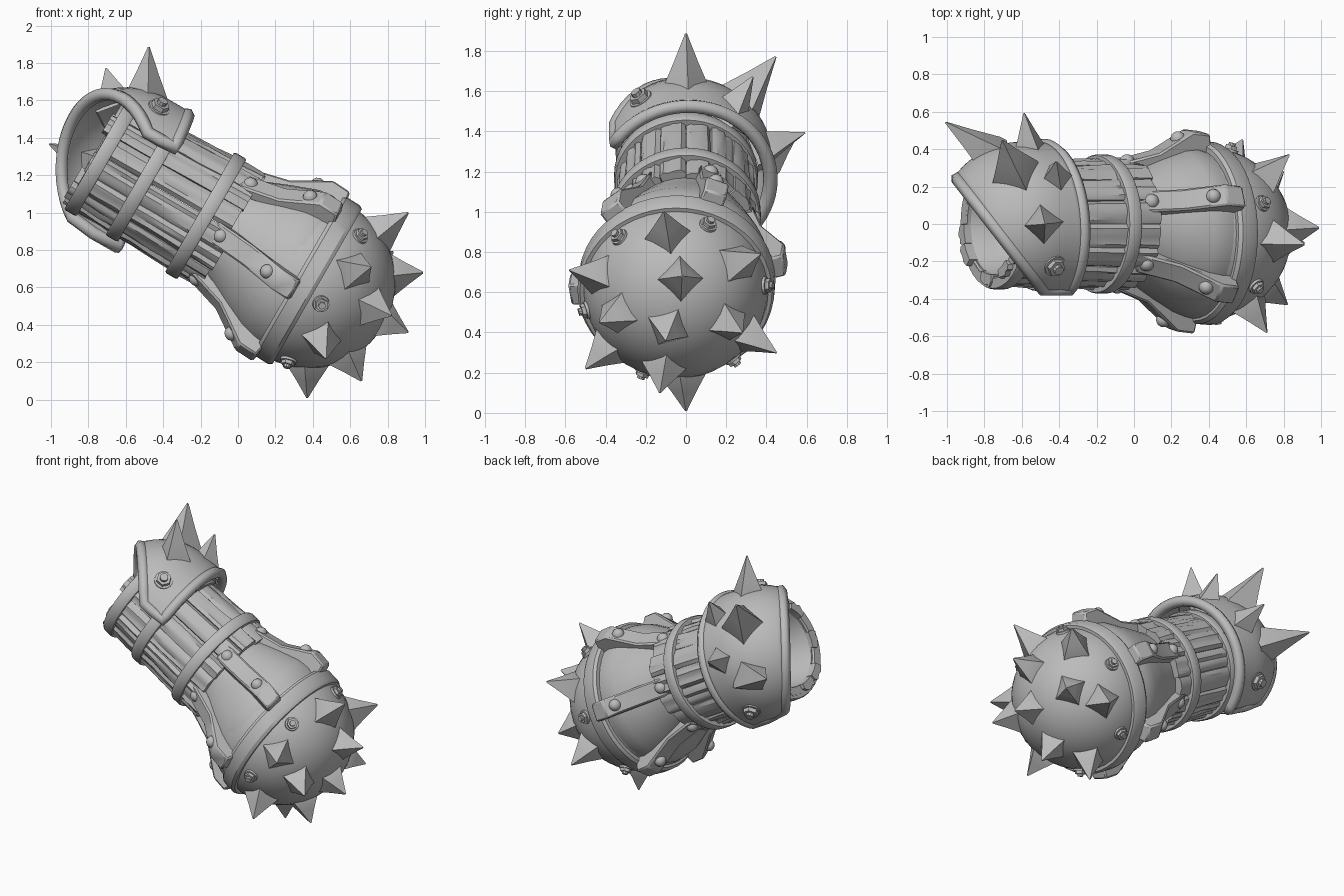
import bpy, bmesh, math, random
from mathutils import Vector, Matrix

random.seed(4)
if "Cube" in bpy.data.objects:
    bpy.data.objects.remove(bpy.data.objects["Cube"])

mat = bpy.data.materials.new("clay grey")
mat.use_nodes = True
GREY = (0.5, 0.5, 0.5, 1)
mat.diffuse_color = GREY
mat.node_tree.nodes["Principled BSDF"].inputs["Base Color"].default_value = GREY

# Local frame: z runs along the arm, x is "up" across it, origin at the ball centre
S, C = 0.5, math.sqrt(0.75)
FRAME = Matrix(((S, 0, -C, 0.38), (0, 1, 0, -0.05), (C, 0, S, 0.63), (0, 0, 0, 1)))
made = []


def place(name, data):
    ob = bpy.data.objects.new(name, data)
    bpy.context.collection.objects.link(ob)
    data.materials.append(mat)
    ob.matrix_world = FRAME
    return ob


def finish(name, bm, bevel=0):
    bmesh.ops.recalc_face_normals(bm, faces=bm.faces)
    me = bpy.data.meshes.new(name)
    bm.to_mesh(me)
    bm.free()
    ob = place(name, me)
    made.append(ob)
    if bevel:
        mod = ob.modifiers.new("bevel", "BEVEL")
        mod.width, mod.segments = bevel, 1
    return ob


def polar(deg, r, u):
    """Point at an angle and radius around the arm; the arm axis drifts slightly."""
    k = max(0, min(1, u / 0.5))
    a = math.radians(deg)
    return Vector((0.03 * k + r * math.cos(a), 0.05 * k + r * math.sin(a), u))


def grid(bm, rows, wrap_u=False, wrap_v=False):
    vs = [[bm.verts.new(p) for p in row] for row in rows]
    n, m = len(vs), len(vs[0])
    for i in range(n if wrap_u else n - 1):
        for j in range(m if wrap_v else m - 1):
            a, b = vs[i], vs[(i + 1) % n]
            bm.faces.new((a[j], b[j], b[(j + 1) % m], a[(j + 1) % m]))
    return vs


def lathe(name, profile, closed=False, segs=48):
    bm = bmesh.new()
    rows = [[polar(360 * i / segs, r, u) for u, r in profile] for i in range(segs)]
    grid(bm, rows, True, closed)
    return finish(name, bm)


def aim(direction, origin):
    return Matrix.Translation(origin) @ direction.to_track_quat("Z", "Y").to_matrix().to_4x4()


def spike(name, base, tip, width):
    # four-sided, slightly flared pyramid
    d = tip - base
    rings = ((-0.04, 1.05), (0, 1), (0.5, 0.5), (1, 0.04))
    rows = [[(width * k * math.cos(a), width * k * math.sin(a), t * d.length if t > 0 else t)
             for t, k in rings] for a in (0.1, 1.67, 3.24, 4.81)]
    bm = bmesh.new()
    vs = grid(bm, rows, True)
    bm.faces.new([v[-1] for v in vs])
    bm.transform(aim(d.normalized(), base))
    finish(name, bm)


def bolt(name, pos, out, size):
    # washer, hexagonal nut and rounded stud
    bm = bmesh.new()
    for r, h, n in ((1.25, 0.25, 16), (1, 0.75, 6), (0.55, 1.15, 10)):
        bmesh.ops.create_cone(bm, cap_ends=True, segments=n, radius1=r * size,
                              radius2=r * size * 0.92, depth=(h + 0.5) * size,
                              matrix=Matrix.Translation((0, 0, (h - 0.5) * size / 2)))
    bm.transform(aim(out.normalized(), pos))
    finish(name, bm)


def rivet(name, pos, out, size):
    bm = bmesh.new()
    bmesh.ops.create_uvsphere(bm, u_segments=14, v_segments=8, radius=size)
    bm.transform(aim(out.normalized(), pos))
    finish(name, bm)


# Ball head and its rim
bm = bmesh.new()
bmesh.ops.create_uvsphere(bm, u_segments=40, v_segments=24, radius=0.462)
finish("ball_head", bm)
lathe("ball_rim", ((-0.05, 0.44), (-0.05, 0.478), (-0.03, 0.49), (0.05, 0.49),
                   (0.07, 0.475), (0.07, 0.42)), True)

# Spikes over the ball, listed by tip position
inv = FRAME.inverted()
TIPS = ((.91, -.11, 1), (.99, -.02, .68), (.71, -.58, .71), (.82, -.43, .45), (.91, -.1, .36),
        (.83, .37, .79), (.8, .28, .4), (.58, .45, .3), (.47, -.5, .22), (.37, 0, .01),
        (.66, -.13, .1))
for t in TIPS:
    tip = inv @ Vector(t)
    spike("ball_spike", tip.normalized() * 0.43, tip, 0.125)

# Tapered wrist plates with six bent straps
lathe("wrist_plates", ((0.03, 0.44), (0.12, 0.455), (0.2, 0.44), (0.34, 0.38),
                       (0.5, 0.305), (0.58, 0.29)), segs=36)
STRAP = ((0.58, 0.34), (0.36, 0.405), (0.16, 0.54), (0.05, 0.54), (0.03, 0.43),
         (0.15, 0.42), (0.35, 0.34), (0.58, 0.27))
for i in range(6):
    ang = 21 - 60 * i
    out = polar(ang, 1, 0)
    side = Vector((-out.y, out.x, 0)) * 0.06
    bm = bmesh.new()
    rows = [[polar(ang, r, u) + side * s for u, r in STRAP] for s in (-1, 1)]
    for row in grid(bm, rows, False, True):
        bm.faces.new(row)
    finish("wrist_strap", bm, 0.01)
    rivet("strap_rivet", polar(ang, 0.335, 0.53), out, 0.042)
    rivet("strap_rivet", polar(ang, 0.49, 0.22), out, 0.04)
    direction = (out * 0.47 + Vector((0, 0, -0.12))).normalized()
    bolt("ball_bolt", direction * 0.462, direction, 0.038)

# Barrel of rough wooden planks
COUNT = 16
for i in range(COUNT):
    start, end = 0.47 + random.uniform(0, 0.05), 1.345 + random.uniform(-0.03, 0.02)
    lift = random.uniform(-0.004, 0.008)
    groove = [random.uniform(-0.008, 0.005) for _ in range(7)]
    rows = []
    for k in range(9):
        u = start + (end - start) * k / 8
        r = 0.348 - 0.03 * (u - 0.5) + lift
        ring = []
        for j in range(7):
            edge = -0.012 if j in (0, 6) else 0
            a = 360 / COUNT * (i + 0.01 + 0.98 * j / 6)
            ring.append(polar(a, r + edge + groove[j] + random.uniform(-0.005, 0.005), u))
        ring += [polar(360 / COUNT * (i + f), 0.27, u) for f in (0.98, 0.5, 0.02)]
        rows.append(ring)
    bm = bmesh.new()
    vs = grid(bm, rows, False, True)
    bm.faces.new(vs[0])
    bm.faces.new(vs[-1])
    finish("barrel_plank", bm)

# Hollow lining of the open end
lathe("barrel_lining", ((1.33, 0.285), (1.3, 0.265), (1.2, 0.25), (1.12, 0.2), (1.08, 0.1),
                        (1.07, 0.001)), segs=32)

# Iron bands around the planks
for u, r in ((0.655, 0.372), (1.03, 0.358), (1.29, 0.35)):
    h = 0.038
    lathe("barrel_band", ((u - h, r - 0.06), (u - h, r - 0.006), (u - h * 0.7, r),
                          (u + h * 0.7, r), (u + h, r - 0.006), (u + h, r - 0.06)), True)

# Shoulder guard: short sleeve turning into a dome, its open end cut by an upright slanted plane
MID, HALF, RAD, START = 49, 106, 0.42, 1.15


def dome_point(ang, s):
    """Point on the guard at an arc length s past the start of the dome."""
    if s < 0:
        return polar(ang, RAD, START + s)
    return polar(ang, RAD * math.cos(s / RAD), START + RAD * math.sin(s / RAD))


def cut_length(ang):
    """Arc length at which the dome meets the slanted plane."""
    low, high = -0.25, 0.6
    for _ in range(30):
        mid = (low + high) / 2
        p = FRAME @ dome_point(ang, mid)
        if 0.58 * (p.x + 0.95) + 0.45 * (p.y - 0.25) > 0:
            low = mid
        else:
            high = mid
    return low


def guard_point(phi, t):
    low = -0.16 + 0.03 * math.cos(math.radians(phi))
    return dome_point(MID + phi, low + (cut_length(MID + phi) - low) * t)


STEPS = 40
phis = [-HALF + 2 * HALF * i / STEPS for i in range(STEPS + 1)]
bm = bmesh.new()
grid(bm, [[guard_point(p, j / 12) for j in range(13)] for p in phis])
guard = finish("shoulder_guard", bm)
solid = guard.modifiers.new("thickness", "SOLIDIFY")
solid.thickness, solid.offset = 0.04, 0

# Raised border along the guard's edge
loop = [guard_point(p, 0) for p in phis] + [guard_point(HALF, 0.5)]
loop += [guard_point(p, 1) for p in reversed(phis)] + [guard_point(-HALF, 0.5)]
curve = bpy.data.curves.new("guard_border", "CURVE")
curve.dimensions = "3D"
curve.bevel_depth, curve.bevel_resolution = 0.036, 1
line = curve.splines.new("POLY")
line.points.add(len(loop) - 1)
for pt, co in zip(line.points, loop):
    pt.co = (*co, 1)
line.use_cyclic_u = True
place("guard_border", curve)

# Guard bolts and spikes: angle, base height, tip radius, tip height, base width
for phi in (-80, 80):
    ang = MID + phi
    bolt("guard_bolt", polar(ang, 0.43, 1.16), polar(ang, 1, 0), 0.052)
for ang, u, r, tip_u, w in ((0, 1.24, 0.63, 1.37, 0.125), (47, 1.34, 0.61, 1.51, 0.14),
                            (35, 1.12, 0.58, 1.21, 0.115), (76, 1.15, 0.61, 1.22, 0.12),
                            (99, 1.3, 0.55, 1.57, 0.125)):
    spike("guard_spike", polar(ang, 0.37, u), polar(ang, r, tip_u), w)

# Smooth the rounded parts, keeping sharp edges
bpy.ops.object.select_all(action="DESELECT")
for ob in made:
    ob.select_set(True)
bpy.context.view_layer.objects.active = made[0]
bpy.ops.object.shade_smooth_by_angle(angle=math.radians(32))
